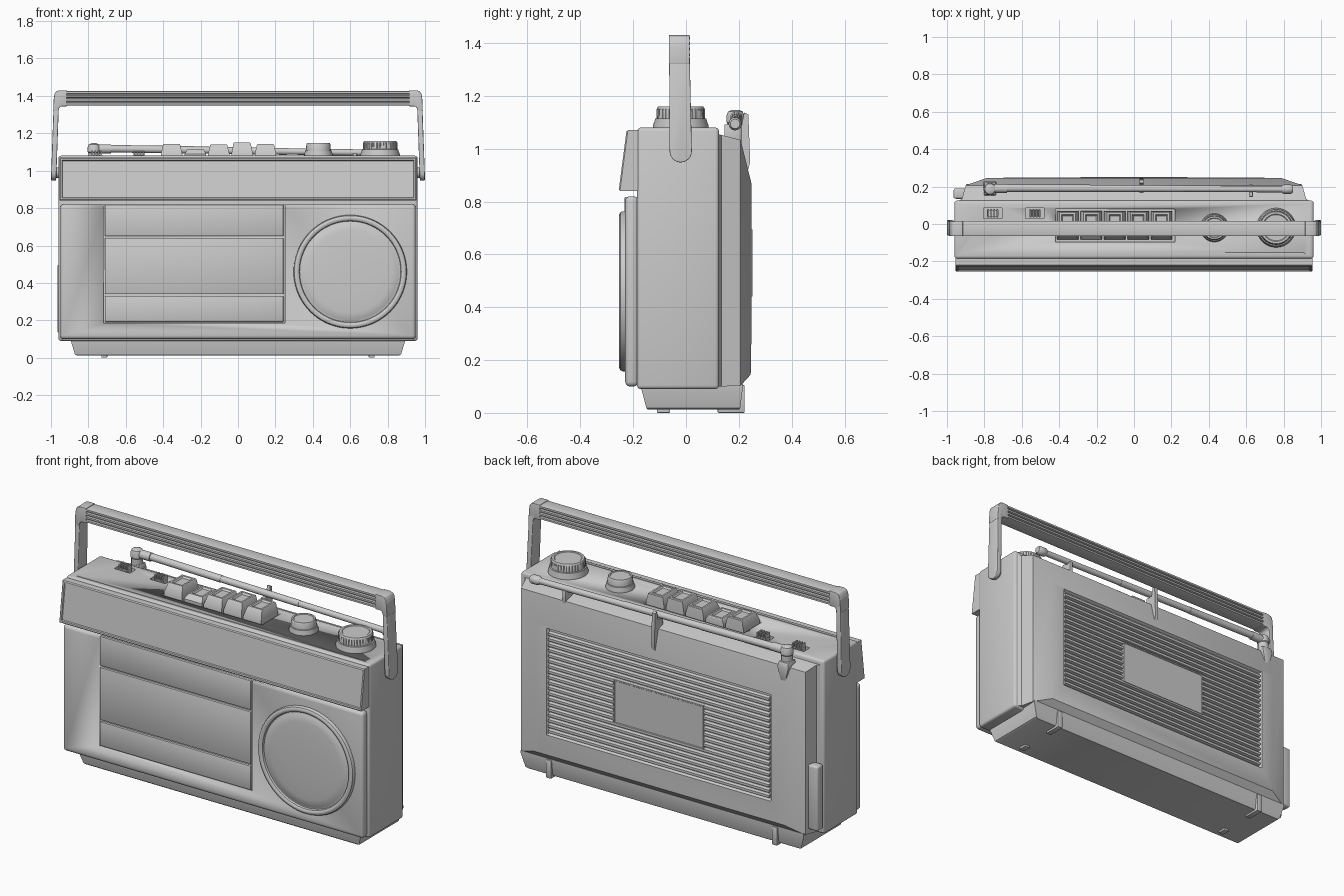
import bpy, bmesh, math
from mathutils import Vector


def finish(name, bm, bevel=0, seg=3):
    bmesh.ops.recalc_face_normals(bm, faces=bm.faces)
    if bevel:
        edges = [e for e in bm.edges if e.calc_face_angle(0) > 0.5]
        bmesh.ops.bevel(bm, geom=edges, offset=bevel, segments=seg, profile=0.5, affect='EDGES')
    me = bpy.data.meshes.new(name)
    bm.to_mesh(me)
    bm.free()
    me.shade_smooth()
    me.set_sharp_from_angle(angle=math.radians(34))
    ob = bpy.data.objects.new(name, me)
    bpy.context.collection.objects.link(ob)
    return ob


def loft(name, rings, bevel=0, seg=3):
    """Skin a list of equal-length point rings and cap both ends."""
    bm = bmesh.new()
    rows = [[bm.verts.new(p) for p in r] for r in rings]
    n = len(rows[0])
    for a, b in zip(rows, rows[1:]):
        for i in range(n):
            j = (i + 1) % n
            bm.faces.new((a[i], a[j], b[j], b[i]))
    bm.faces.new(rows[0])
    bm.faces.new(rows[-1])
    return finish(name, bm, bevel, seg)


def rect_z(x0, x1, y0, y1, z):
    return [(x0, y0, z), (x1, y0, z), (x1, y1, z), (x0, y1, z)]


def rect_y(hx, z0, z1, y):
    return [(-hx, y, z0), (hx, y, z0), (hx, y, z1), (-hx, y, z1)]


def box(name, x0, x1, y0, y1, z0, z1, bevel=0, seg=3):
    return loft(name, [rect_z(x0, x1, y0, y1, z0), rect_z(x0, x1, y0, y1, z1)], bevel, seg)


def prism(name, prof, x0, x1, bevel=0):
    return loft(name, [[(x, y, z) for y, z in prof] for x in (x0, x1)], bevel)


def lathe(name, start, axis, prof, n=48):
    """Revolve (radius, height) pairs around an axis from a start point."""
    q = Vector(axis).to_track_quat('Z', 'Y')
    return loft(name, [[Vector(start) + q @ Vector((r * math.cos(t * math.tau / n), r * math.sin(t * math.tau / n), h))
                        for t in range(n)] for r, h in prof])


def rod(name, a, b, r, n=16):
    d = Vector(b) - Vector(a)
    return lathe(name, a, d, [(r, 0), (r, d.length)], n)


def cut(ob, cutter):
    m = ob.modifiers.new("cut", 'BOOLEAN')
    m.operation, m.object, m.solver = 'DIFFERENCE', cutter, 'EXACT'
    me = bpy.data.meshes.new_from_object(ob.evaluated_get(bpy.context.evaluated_depsgraph_get()))
    ob.modifiers.clear()
    ob.data = me
    bpy.data.objects.remove(cutter)


# Main case with switch recesses, key well and a groove along the top
case = box("case", -0.96, 0.96, -0.185, 0.125, 0.09, 1.08, 0.014)
switch_x = (-0.755, -0.53)
for x in switch_x:
    cut(case, box("cutter", x - 0.05, x + 0.05, 0.03, 0.085, 1.06, 1.2))
cut(case, box("cutter", -0.42, 0.22, -0.095, 0.08, 1.068, 1.2))
cut(case, box("cutter", -0.91, 0.91, -0.158, -0.153, 1.073, 1.2))

# Slanted tuner panel with a recessed face
def slant(m, d):
    f = lambda z: -0.255 + 0.03 * (z - 0.84) / 0.23 + d
    return [(s * (0.955 - m), f(z), z) for s, z in ((-1, 0.84 + m), (1, 0.84 + m), (1, 1.07 - m), (-1, 1.07 - m))]

loft("tuner_panel", [rect_y(0.955, 0.84, 1.07, -0.18), slant(0, 0.005), slant(0.005, 0),
                     slant(0.014, 0), slant(0.017, 0.006)])

# Lower front panel with the cassette door set into it
front = box("front_panel", -0.95, 0.95, -0.23, -0.18, 0.1, 0.82, 0.018)
cut(front, box("cutter", -0.72, 0.25, -0.3, -0.218, 0.185, 0.83))
for nm, z0, z1 in (("upper", 0.65, 0.818), ("middle", 0.34, 0.64), ("lower", 0.192, 0.33)):
    box("cassette_door_" + nm, -0.712, 0.243, -0.232, -0.215, z0, z1, 0.004, 2)

# Round speaker: raised rim and domed cover
lathe("speaker", (0.6, -0.228, 0.46), (0, -1, 0),
      [(0.303, 0), (0.303, 0.012), (0.299, 0.02), (0.29, 0.025), (0.282, 0.025), (0.273, 0.019), (0.27, 0.008),
       (0.264, 0.008), (0.255, 0.014), (0.22, 0.018), (0.15, 0.021), (0.07, 0.023)], 72)

# Faceted back shell with a recessed grille field
loft("back_shell", [rect_y(0.945, 0.1, 1.055, 0.12), rect_y(0.92, 0.1, 1.052, 0.135), rect_y(0.9, 0.103, 1.033, 0.207),
                    rect_y(0.79, 0.145, 0.88, 0.245), rect_y(0.71, 0.26, 0.87, 0.247), rect_y(0.7, 0.268, 0.862, 0.232)])
rows = 19
for i in range(rows):
    z = 0.272 + i * 0.587 / rows
    prism("grille_slat", [(0.23, z), (0.248, z + 0.004), (0.248, z + 0.018), (0.23, z + 0.024)], -0.698, 0.698)
loft("back_plate", [rect_y(0.285, 0.44, 0.695, 0.23), rect_y(0.285, 0.44, 0.695, 0.252),
                    rect_y(0.278, 0.447, 0.688, 0.252), rect_y(0.275, 0.45, 0.685, 0.248)])
box("side_latch", -0.965, -0.9, 0.135, 0.19, 0.13, 0.5, 0.012)

# Tapered base and feet
loft("base", [rect_z(-0.86, 0.86, -0.143, 0.2, 0.012), rect_z(-0.872, 0.872, -0.15, 0.205, 0.018),
              rect_z(-0.895, 0.895, -0.17, 0.215, 0.095), rect_z(-0.895, 0.895, -0.17, 0.215, 0.11)])
for s in (-1, 1):
    x = s * 0.715
    box("rear_foot", x - 0.016, x + 0.016, 0.12, 0.222, 0, 0.105, 0.004, 2)
    box("front_foot", x - 0.016, x + 0.016, -0.11, -0.06, 0, 0.02, 0.003, 2)

# Carrying handle: arms, corners, pivots and ribbed grip
arm = [(-0.02 + 0.042 * math.cos(a), 0.99 + 0.042 * math.sin(a))
       for a in [math.pi + i * math.pi / 12 for i in range(13)]] + [(0.013, 1.4), (-0.064, 1.4)]
for s in (-1, 1):
    lean = lambda x, z: s * (x - 0.016 * (z - 0.95) / 0.45)
    loft("handle_arm", [[(lean(x, z), y, z) for y, z in arm] for x in (0.972, 1.0)], 0.004)
    xs = [(0.915, 1.43), (0.955, 1.43), (0.972, 1.424), (0.981, 1.41), (0.985, 1.385), (0.988, 1.32),
          (0.961, 1.32), (0.955, 1.338), (0.945, 1.344), (0.915, 1.344)]
    loft("handle_corner", [[(s * x, y, z) for x, z in xs] for y in (-0.065, 0.014)], 0.003)
    rod("handle_pivot", (s * 0.94, -0.02, 0.99), (s * 0.985, -0.02, 0.99), 0.028, 24)
side = []
for i in range(4):
    z = 1.348 + i * 0.021
    side += [(0.006, z), (0.015, z + 0.003), (0.015, z + 0.013), (0.006, z + 0.016)]
grip = side + [(-0.05 - y, z) for y, z in reversed(side)]
prism("handle_grip", grip, -0.92, 0.92)

# Cassette keys, the second one pressed down
for x, top in ((-0.355, 1.143), (-0.228, 1.115), (-0.103, 1.14), (0.022, 1.15), (0.147, 1.143)):
    def key(w, y0, y1, z):
        return rect_z(x - w, x + w, y0, y1, z)
    loft("key", [key(0.057, -0.082, 0.07, 1.065), key(0.057, -0.082, 0.07, 1.09), key(0.046, -0.06, 0.066, top - 0.004),
                 key(0.042, -0.056, 0.062, top), key(0.032, -0.045, 0.05, top), key(0.026, -0.038, 0.042, top - 0.009)])

# Slide switches
for x in switch_x:
    box("switch_slider", x - 0.03, x + 0.03, 0.04, 0.075, 1.055, 1.085)
    for k in range(4):
        xx = x - 0.024 + k * 0.016
        box("switch_rib", xx - 0.005, xx + 0.005, 0.036, 0.08, 1.08, 1.108, 0.002, 1)

# Volume and tuning knobs
for nm, x, r, h in (("small_knob", 0.43, 0.076, 0.07), ("tuning_knob", 0.76, 0.105, 0.083)):
    lathe(nm, (x, -0.02, 1.077), (0, 0, 1),
          [(r, 0), (r, 0.012), (r * 0.93, h * 0.38), (r * 0.93, h * 0.44), (r * 0.87, h * 0.46),
           (r * 0.85, h * 0.92), (r * 0.81, h), (r * 0.7, h), (r * 0.66, h - 0.003)])
for k in range(36):
    a = k * math.tau / 36
    cx, cy = 0.76 + 0.089 * math.cos(a), -0.02 + 0.089 * math.sin(a)
    rod("knob_knurl", (cx, cy, 1.115), (cx, cy, 1.15), 0.004, 6)

# Telescopic aerial with mount, rest bracket and clip
loft("aerial_mount", [rect_z(-0.785, -0.755, 0.19, 0.225, 0.95), rect_z(-0.805, -0.735, 0.15, 0.228, 1.03),
                      rect_z(-0.8, -0.74, 0.155, 0.222, 1.062)], 0.006, 2)
lathe("aerial_pivot", (-0.77, 0.187, 1.05), (0, 0, 1),
      [(0.03, 0), (0.03, 0.045), (0.034, 0.05), (0.034, 0.075), (0.028, 0.09), (0.014, 0.097)], 24)
rod("aerial_hinge", (-0.775, 0.19, 1.117), (-0.68, 0.19, 1.117), 0.024)
A, B = Vector((-0.7, 0.192, 1.118)), Vector((0.85, 0.186, 1.094))
for k, (t0, t1, r) in enumerate(((0, 0.3, 0.02), (0.3, 0.62, 0.0185), (0.62, 0.97, 0.017))):
    rod("aerial_section_%d" % (k + 1), A.lerp(B, t0), A.lerp(B, t1), r)
lathe("aerial_tip", A.lerp(B, 0.96), B - A, [(0.017, 0), (0.025, 0.012), (0.025, 0.05), (0.018, 0.062)], 16)
prism("aerial_bracket", [(0.165, 1.02), (0.235, 0.92), (0.243, 0.95), (0.236, 1.13), (0.22, 1.137),
                         (0.21, 1.085), (0.165, 1.085)], 0.03, 0.05)
box("aerial_clip", 0.615, 0.635, 0.145, 0.21, 1.02, 1.092, 0.003, 2)
